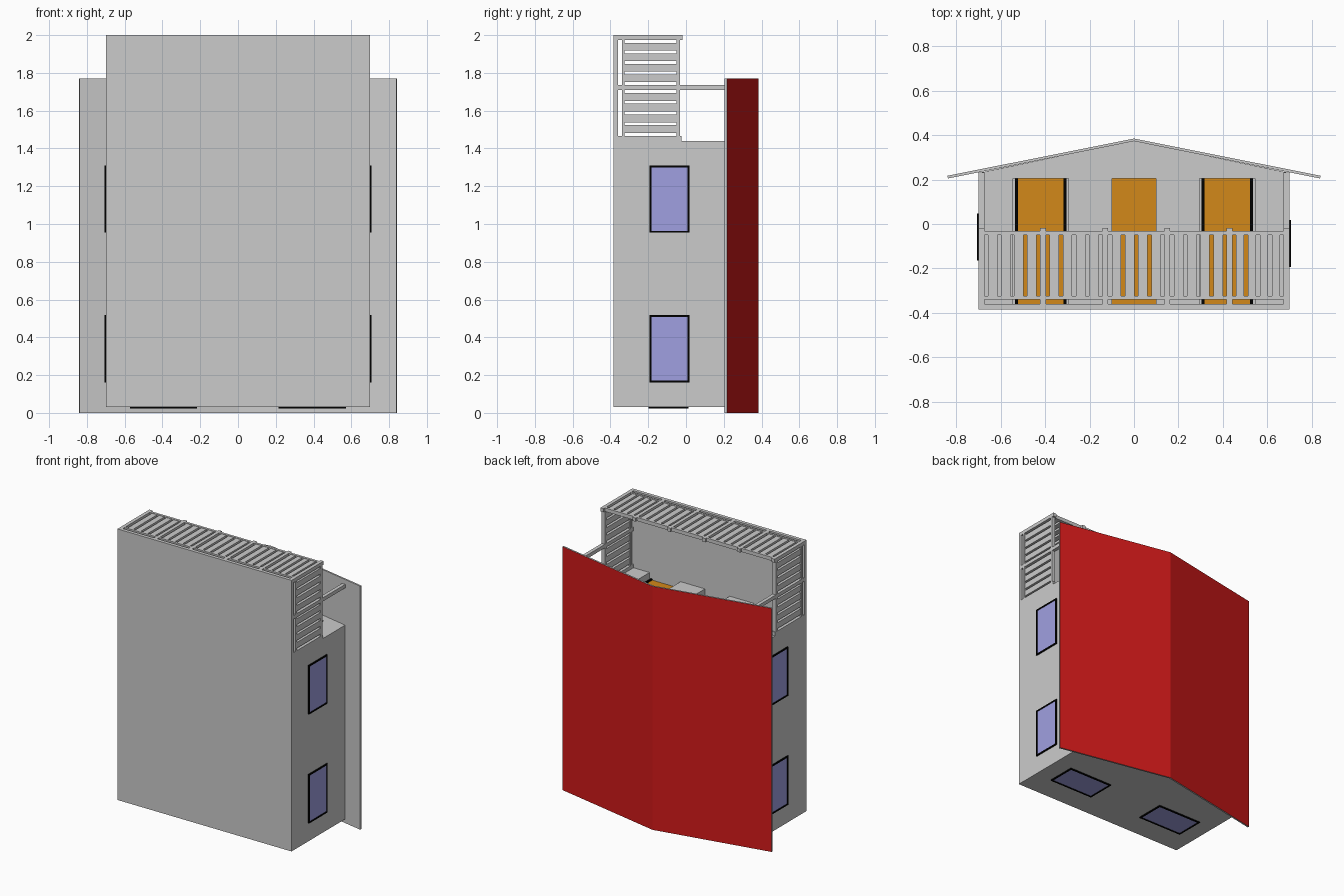
import bpy, bmesh
from mathutils import Matrix, Vector

if "Cube" in bpy.data.objects:
    bpy.data.objects.remove(bpy.data.objects["Cube"])


def material(name, col):
    m = bpy.data.materials.new(name)
    m.diffuse_color = (*col, 1)
    m.use_nodes = True
    m.node_tree.nodes["Principled BSDF"].inputs["Base Color"].default_value = m.diffuse_color
    return m


RED = material("roof_red", (0.65, 0.01, 0.01))
BLACK = material("frame_black", (0.0, 0.0, 0.0))
BLUE = material("glass_blue", (0.35, 0.35, 0.75))
ORANGE = material("door_orange", (0.65, 0.25, 0.01))


def finish(name, bm, mats=()):
    bmesh.ops.recalc_face_normals(bm, faces=bm.faces)
    me = bpy.data.meshes.new(name)
    bm.to_mesh(me)
    bm.free()
    for m in mats:
        me.materials.append(m)
    ob = bpy.data.objects.new(name, me)
    bpy.context.collection.objects.link(ob)
    return ob


def boxes(name, spans, mat=None):
    """One object made of boxes, each (x0, x1, y0, y1, z0, z1)."""
    bm = bmesh.new()
    for x0, x1, y0, y1, z0, z1 in spans:
        mid = Vector(((x0 + x1) / 2, (y0 + y1) / 2, (z0 + z1) / 2))
        size = (x1 - x0, y1 - y0, z1 - z0)
        bmesh.ops.create_cube(bm, size=1, matrix=Matrix.LocRotScale(mid, None, size))
    return finish(name, bm, [mat] if mat else [])


def prism(name, pts, z0, z1, mats=()):
    """Extrude an xy profile along z."""
    bm = bmesh.new()
    f = bm.faces.new([bm.verts.new((x, y, z0)) for x, y in pts])
    r = bmesh.ops.extrude_face_region(bm, geom=[f])
    verts = [g for g in r["geom"] if isinstance(g, bmesh.types.BMVert)]
    bmesh.ops.translate(bm, verts=verts, vec=(0, 0, z1 - z0))
    return finish(name, bm, mats)


# The house lies on its back wall: its upward direction is +y, its front is +z
FLOOR, DECK, WALL, TOP = -0.385, -0.36, 1.44, 2.0

# House body with gable
body = prism("house_body", [(-0.7, FLOOR), (0.7, FLOOR), (0.7, 0.23), (0, 0.375), (-0.7, 0.23)], 0.03, WALL)

# Recessed door openings
REC = WALL - 0.06
openings = [(-0.545, -0.295), (-0.1, 0.1), (0.295, 0.545)]
cutter = boxes("door_cutter", [(a, b, DECK, 0.205, REC, WALL + 0.1) for a, b in openings])
cutter.hide_render = True
cutter.hide_viewport = True
cut = body.modifiers.new("doors", "BOOLEAN")
cut.operation = "DIFFERENCE"
cut.solver = "EXACT"
cut.object = cutter

# Door panels, with dark jambs on the outer pair
boxes("door_panels", [(c - w, c + w, DECK, 0.204, REC - 0.005, REC + 0.01)
                      for c, w in ((-0.42, 0.115), (0, 0.0995), (0.42, 0.115))], ORANGE)
boxes("door_jambs", [(c + s * 0.109 - 0.006, c + s * 0.109 + 0.006, DECK, 0.204, REC, REC + 0.02)
                     for c in (-0.42, 0.42) for s in (-1, 1)], BLACK)

# Roof: folded slab, red only on the two outer slopes
roof = prism("roof", [(-0.838, 0.205), (0, 0.373), (0.838, 0.205),
                      (0.841, 0.217), (0, 0.385), (-0.841, 0.217)], 0, 1.77, [None, RED])
for p in roof.data.polygons:
    if p.normal.y > 0.9:
        p.material_index = 1

# Porch deck
boxes("porch_deck", [(-0.7, 0.7, FLOOR, DECK, WALL, TOP)])

# Railing posts and roof-bearing porch posts
T = 0.026
XS = [-0.7 + T / 2, -0.41, -0.13, 0.15, 0.43, 0.7 - T / 2]
ZS = [WALL + T / 2, 1.7225, TOP - T / 2]
boxes("front_rail_posts", [(x - T / 2, x + T / 2, DECK, -0.018, TOP - T, TOP) for x in XS])
boxes("side_wall_posts", [(x - T / 2, x + T / 2, DECK, -0.025, WALL, WALL + T) for x in (XS[0], XS[-1])])
boxes("roof_posts", [(x - T / 2, x + T / 2, DECK, 0.232, ZS[1] - T / 2, ZS[1] + T / 2)
                     for x in (XS[0], XS[-1])])


# Rails and balusters, bay by bay
def bay(a, b, gap=0.017, n=4):
    """Yield the (start, end) of n balusters between two post centres."""
    a, b = a + T / 2, b - T / 2
    w = (b - a - (n + 1) * gap) / n
    return [(a + gap + i * (w + gap), a + gap + i * (w + gap) + w) for i in range(n)]


rails = [(-0.34, -0.325), (-0.05, -0.032)]
boxes("front_rails", [(-0.7 + T, 0.7 - T, y0, y1, TOP - T, TOP) for y0, y1 in rails])
boxes("front_balusters", [(p, q, -0.325, -0.05, TOP - T + 0.003, TOP - 0.003)
                          for a, b in zip(XS, XS[1:]) for p, q in bay(a, b)])
for side, x in (("left", XS[0]), ("right", XS[-1])):
    boxes(side + "_rails", [(x - T / 2, x + T / 2, y0, y1, WALL + T, TOP - T) for y0, y1 in rails])
    boxes(side + "_balusters", [(x - T / 2 + 0.003, x + T / 2 - 0.003, -0.325, -0.05, p, q)
                                for a, b in zip(ZS, ZS[1:]) for p, q in bay(a, b, 0.015)])


# Windows: dark frame of four bars around a glass pane
def window(name, centre, u, v, hu, hv, out):
    """u, v: axes of the pane; out: signed outward axis vector."""
    c, u, v, out = (Vector(k) for k in (centre, u, v, out))
    b = 0.01

    def span(cu, cv, su, sv, depth):
        p = c + u * cu + v * cv
        k = u * su + v * sv
        lo, hi = p - k - out * 0.004, p + k + out * depth
        return [f(lo[i], hi[i]) for i in range(3) for f in (min, max)]

    bars = [span(s * (hu - b / 2), 0, b / 2, hv, 0.008) for s in (-1, 1)]
    bars += [span(0, s * (hv - b / 2), hu - b, b / 2, 0.008) for s in (-1, 1)]
    boxes(name + "_frame", bars, BLACK)
    boxes(name + "_glass", [span(0, 0, hu - b, hv - b, 0.004)], BLUE)


Y, Z, X = (0, 1, 0), (0, 0, 1), (1, 0, 0)
for i, z in enumerate((0.34, 1.132)):
    window(f"right_window_{i + 1}", (0.7, -0.087, z), Y, Z, 0.106, 0.178, X)
    window(f"left_window_{i + 1}", (-0.7, -0.058, z), Y, Z, 0.106, 0.178, (-1, 0, 0))
for i, x in enumerate((-0.395, 0.393)):
    window(f"rear_window_{i + 1}", (x, -0.093, 0.03), X, Y, 0.178, 0.106, (0, 0, -1))
